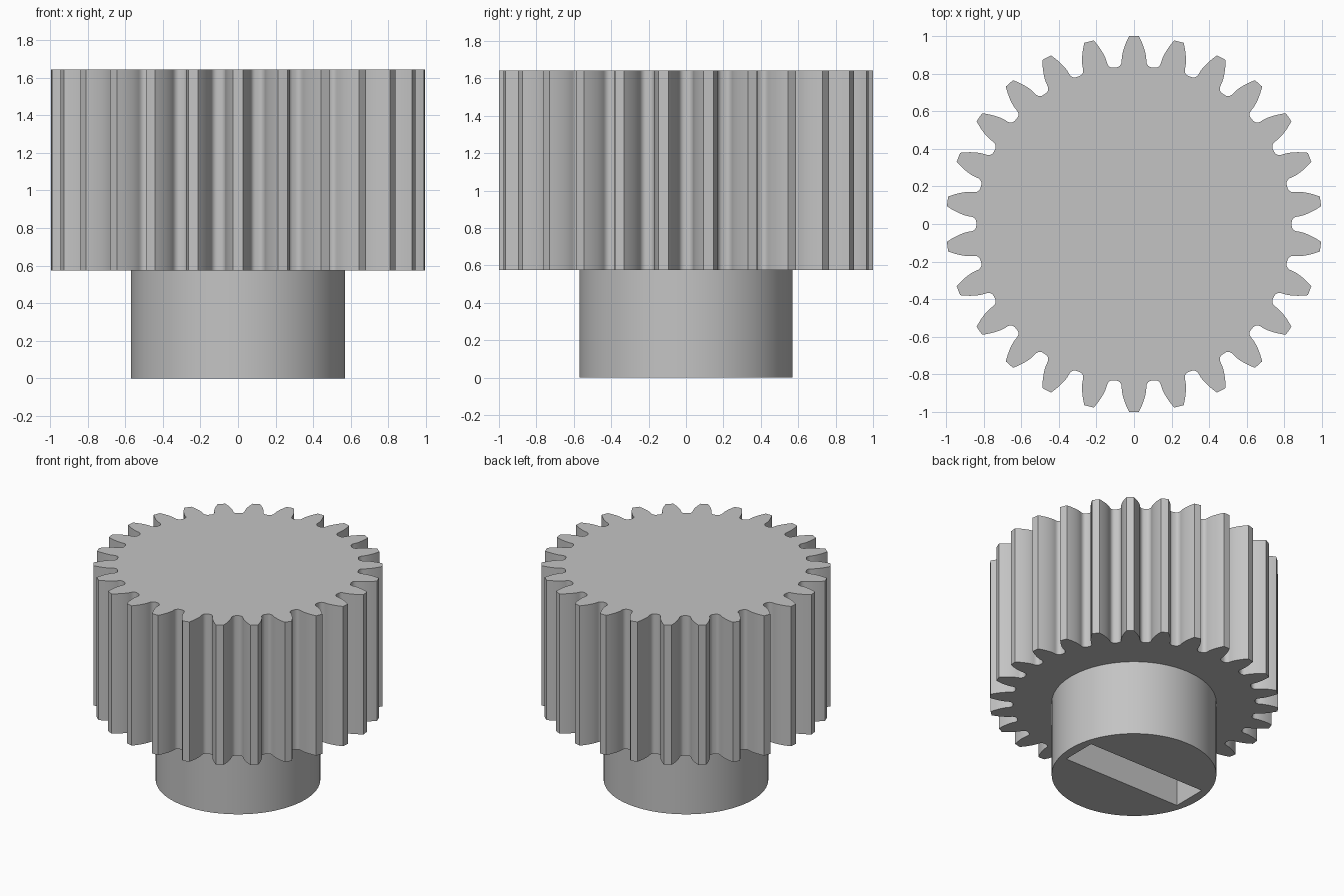
import bpy
import bmesh
from math import pi, sin, cos, tan, acos, radians

cube = bpy.data.objects.get("Cube")
if cube:
    bpy.data.objects.remove(cube, do_unlink=True)

TEETH = 26
TIP_R = 1.0
MODULE = 2 * TIP_R / (TEETH + 2)
BASE_R = MODULE * TEETH / 2 * cos(radians(20))
ROOT_R = MODULE * (TEETH - 2.5) / 2
HUB_R = 0.57
HUB_TOP = 0.575
GEAR_TOP = 1.643

grey = bpy.data.materials.new("plain grey")
grey.use_nodes = True
colour = (0.55, 0.55, 0.55, 1)
grey.diffuse_color = colour
grey.node_tree.nodes["Principled BSDF"].inputs["Base Color"].default_value = colour


def prism(name, outline, z0, z1):
    """Extrude a closed outline from z0 to z1."""
    bm = bmesh.new()
    face = bm.faces.new([bm.verts.new((x, y, z0)) for x, y in outline])
    top = bmesh.ops.extrude_face_region(bm, geom=[face])["geom"]
    verts = [v for v in top if isinstance(v, bmesh.types.BMVert)]
    bmesh.ops.translate(bm, verts=verts, vec=(0, 0, z1 - z0))
    bmesh.ops.recalc_face_normals(bm, faces=bm.faces)
    mesh = bpy.data.meshes.new(name)
    bm.to_mesh(mesh)
    bm.free()
    mesh.materials.append(grey)
    obj = bpy.data.objects.new(name, mesh)
    bpy.context.collection.objects.link(obj)
    return obj


def smooth(obj):
    bpy.ops.object.select_all(action="DESELECT")
    obj.select_set(True)
    bpy.context.view_layer.objects.active = obj
    bpy.ops.object.shade_smooth_by_angle(angle=radians(25))


def involute(angle):
    return tan(angle) - angle


def half_angle(r):
    """Half of the tooth's angular thickness at radius r."""
    return pi / (2 * TEETH) + involute(radians(20)) - involute(acos(min(1, BASE_R / r)))


# One tooth flank as (radius, angle from tooth centre), root to tip
pitch_half = pi / TEETH
gap = pitch_half - half_angle(BASE_R)
fillet = 0.75 * gap
flank = []
for i in range(6):
    t = i / 5 * pi / 2
    flank.append((ROOT_R + (BASE_R - ROOT_R) * (1 - cos(t)),
                  pitch_half - gap + fillet * (1 - sin(t))))
for i in range(1, 9):
    r = BASE_R + (TIP_R - BASE_R) * i / 8
    flank.append((r, half_angle(r)))

# Toothed wheel
outline = []
for k in range(TEETH):
    centre = pi / 2 + k * 2 * pi / TEETH
    side = [(r, centre - a) for r, a in flank]
    side += [(TIP_R, centre)]
    side += [(r, centre + a) for r, a in reversed(flank)]
    outline += [(r * cos(a), r * sin(a)) for r, a in side]
smooth(prism("gear_wheel", outline, HUB_TOP, GEAR_TOP))

# Round hub with a slot cut into its underside
circle = [(HUB_R * cos(i * pi / 48), HUB_R * sin(i * pi / 48)) for i in range(96)]
hub = prism("hub", circle, 0, HUB_TOP)
sx, sy = 0.5, 0.134
cutter = prism("slot_cutter", [(-sx, -sy), (sx, -sy), (sx, sy), (-sx, sy)], -0.1, HUB_TOP - 0.005)
cutter.hide_render = True
cutter.hide_viewport = True
cut = hub.modifiers.new("slot", "BOOLEAN")
cut.operation = "DIFFERENCE"
cut.solver = "EXACT"
cut.object = cutter
bpy.context.view_layer.objects.active = hub
bpy.ops.object.modifier_apply(modifier=cut.name)
bpy.data.objects.remove(cutter, do_unlink=True)
smooth(hub)
